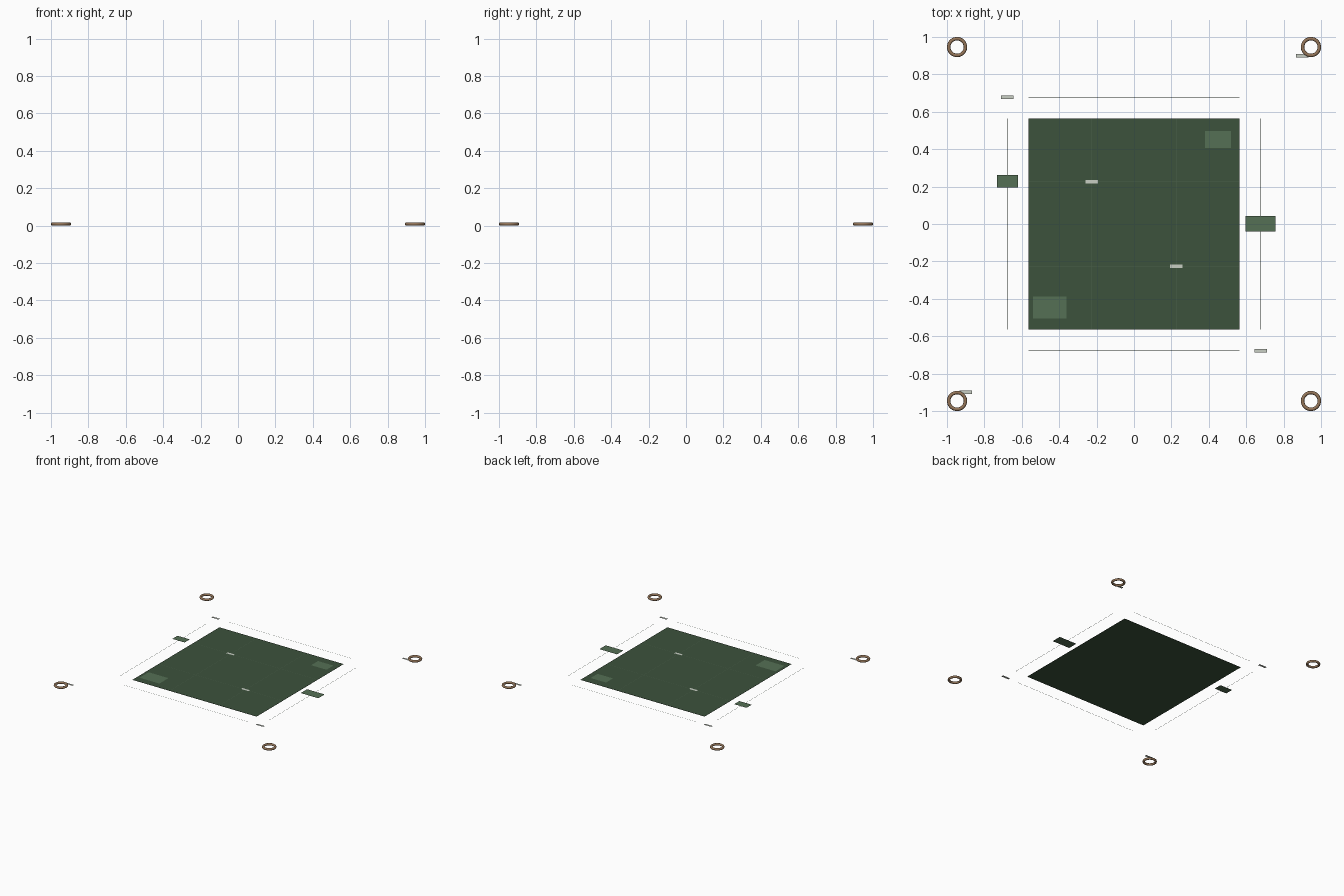
import bpy
from math import radians

if "Cube" in bpy.data.objects:
    bpy.data.objects.remove(bpy.data.objects["Cube"])


def material(name, rgb):
    m = bpy.data.materials.new(name)
    m.diffuse_color = (*rgb, 1)
    m.use_nodes = True
    m.node_tree.nodes["Principled BSDF"].inputs["Base Color"].default_value = m.diffuse_color
    return m


CANVAS = material("canvas_green", (0.045, 0.085, 0.045))
PATCH = material("patch_green", (0.09, 0.16, 0.09))
CREASE = material("crease_green", (0.07, 0.12, 0.07))
LABEL = material("pale_tag", (0.58, 0.62, 0.55))
BRASS = material("aged_brass", (0.30, 0.18, 0.10))

MID = 0.0093      # height of the sheet
FOLD = 0.226      # fold spacing from the centre


def sheet(name, x, y, w, d, z, mat):
    bpy.ops.mesh.primitive_plane_add(size=1, location=(x, y, z))
    o = bpy.context.object
    o.name = name
    o.scale = (w, d, 1)
    bpy.ops.object.transform_apply(location=False, rotation=False, scale=True)
    o.data.materials.append(mat)
    return o


# Main canvas sheet, very thin
canvas = sheet("canvas_sheet", 0, 0, 1.128, 1.128, MID, CANVAS)
solid = canvas.modifiers.new("thickness", 'SOLIDIFY')
solid.thickness = 0.001
solid.offset = 0

# Fold lines: two across the sheet and two beyond it, both ways
for i, p in enumerate((-3 * FOLD, -FOLD, FOLD, 3 * FOLD)):
    sheet(f"fold_line_across_{i}", 0, p, 1.128, 0.002, MID + 0.001, CREASE)
    sheet(f"fold_line_along_{i}", p, 0, 0.002, 1.128, MID + 0.001, CREASE)

# Repair patches
for i, (x, y, w, d) in enumerate((
        (0.449, 0.452, 0.14, 0.09), (-0.45, -0.447, 0.18, 0.118),
        (-0.677, 0.228, 0.112, 0.067), (0.677, 0.002, 0.16, 0.082))):
    sheet(f"repair_patch_{i}", x, y, w, d, MID + 0.0015, PATCH)

# Small pale tags along the diagonals
for i, (x, y) in enumerate((
        (-3 * FOLD, 3 * FOLD), (-FOLD, FOLD), (FOLD, -FOLD),
        (3 * FOLD, -3 * FOLD), (0.9, 0.9), (-0.9, -0.9))):
    sheet(f"pale_tag_{i}", x, y, 0.067, 0.02, MID + 0.002, LABEL)

# Corner grommets
for sx in (-1, 1):
    for sy in (-1, 1):
        bpy.ops.mesh.primitive_torus_add(
            major_radius=0.0447, minor_radius=MID, major_segments=32,
            minor_segments=10, location=(sx * 0.946, sy * 0.946, MID))
        ring = bpy.context.object
        ring.name = f"grommet_{'right' if sx > 0 else 'left'}_{'back' if sy > 0 else 'front'}"
        ring.data.materials.append(BRASS)
        bpy.ops.object.shade_smooth_by_angle(angle=radians(60))
